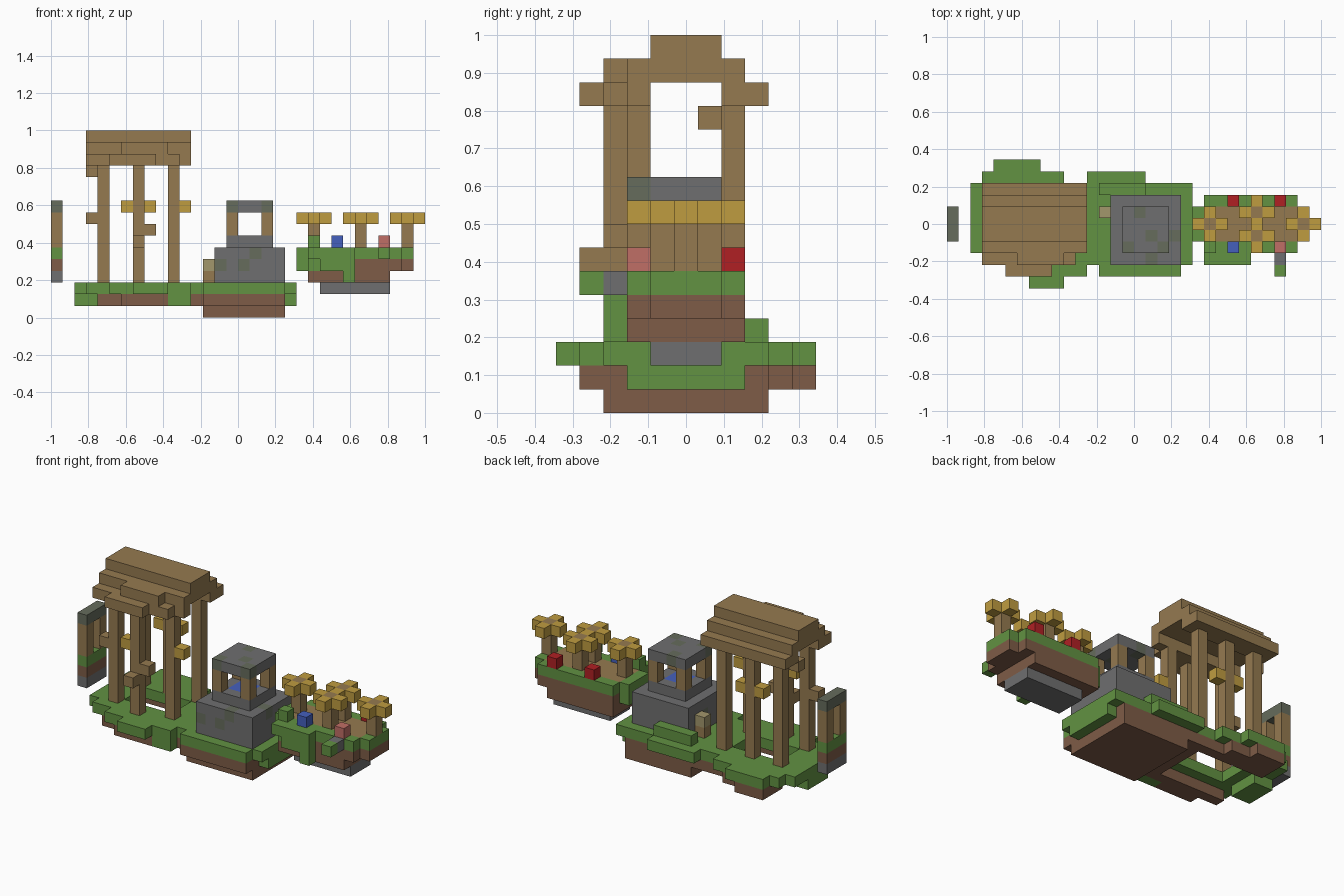
import bpy
import bmesh
from mathutils import Vector

if "Cube" in bpy.data.objects:
    bpy.data.objects.remove(bpy.data.objects["Cube"], do_unlink=True)

CELL = 1 / 16
ORIGIN = Vector((-16, -5.5, 0))
SIDES = [Vector(side) for side in
         ((1, 0, 0), (-1, 0, 0), (0, 1, 0), (0, -1, 0), (0, 0, 1), (0, 0, -1))]


# Colours
def linear(channel):
    return channel / 12.92 if channel < 0.04 else ((channel + 0.055) / 1.055) ** 2.4


def make_material(name, code):
    colour = [linear(value / 255) for value in bytes.fromhex(code)] + [1]
    material = bpy.data.materials.new(name)
    material.use_nodes = True
    material.diffuse_color = colour
    material.node_tree.nodes["Principled BSDF"].inputs["Base Color"].default_value = colour
    return material


palette = {"wood": "957A50", "dirt": "7E5C47", "grass": "629242", "stone": "6F6F70",
           "moss": "666C5C", "yellow": "BF9C40", "red": "B02024", "blue": "4560BE",
           "pink": "C06E66", "tan": "A2976C"}
materials = {name: make_material(name, code) for name, code in palette.items()}
slots = list(palette)

# Blocks are collected by cell, later ones replacing earlier ones
cells = {}


def span(value):
    first, last = value if isinstance(value, tuple) else (value, value)
    return range(first, last + 1)


def fill(part, colour, x, y, z):
    for i in span(x):
        for j in span(y):
            for k in span(z):
                cells[i, j, k] = (part, colour)


def carve(x, y, z):
    for i in span(x):
        for j in span(y):
            for k in span(z):
                cells.pop((i, j, k), None)


# Temple ground: a ragged ring of grass over a smaller ring of dirt
def temple_ground():
    part = "temple_ground"
    grass_rows = {0: (7, 9), 1: (5, 11), 2: (3, 11), 9: (3, 9), 10: (4, 7)}
    dirt_rows = {1: (6, 9), 9: (4, 8), 10: (4, 6)}
    for row in range(11):
        fill(part, "grass", grass_rows.get(row, (2, 11)), row, 2)
        if row:
            fill(part, "dirt", dirt_rows.get(row, (4, 11)), row, 1)
    carve((4, 10), (3, 7), 1)
    carve((5, 9), (4, 6), 2)
    fill(part, "grass", (2, 3), (4, 6), 1)
    fill(part, "grass", (10, 11), 1, 1)


# Temple: two rows of columns under a stepped hollow roof
def temple():
    for column in (4, 7, 10):
        front = 2 if column == 7 else 3
        for row in (front, 7):
            fill("temple_columns", "wood", column, row, (3, 12))
    for knot in ((8, 2, 7), (7, 1, 6), (3, 3, 8)):
        fill("temple_columns", "wood", *knot)
    for lamp in ((6, 2), (8, 7), (6, 7), (11, 3)):
        fill("temple_lamps", "yellow", *lamp, 9)
    roof = "temple_roof"
    fill(roof, "wood", (3, 11), (4, 6), 15)
    fill(roof, "wood", (3, 11), (3, 7), 14)
    for rows in ((2, 3), (7, 8)):
        fill(roof, "wood", (3, 11), rows, 13)
    fill(roof, "wood", (6, 9), 2, 14)
    fill(roof, "wood", (5, 8), 1, 13)
    fill(roof, "wood", 3, 6, 12)
    carve(11, 2, 13)


# Detached slice at the far end, an open frame on layered soil
def far_slice():
    part = "far_slice"
    for level, colour in enumerate(("stone", "dirt", "grass"), 3):
        fill(part, colour, 0, (4, 6), level)
    for row in (4, 6):
        fill(part, "wood", 0, row, (6, 8))
    fill(part, "moss", 0, (4, 6), 9)


# Well island
def well_island():
    part = "well_island"
    fill(part, "dirt", (13, 19), (2, 8), 0)
    fill(part, "dirt", (12, 19), (2, 8), 1)
    fill(part, "dirt", (13, 19), 1, 1)
    fill(part, "grass", (12, 20), (2, 8), 2)
    fill(part, "grass", (13, 19), 1, 2)
    fill(part, "grass", (12, 16), 9, 2)
    fill(part, "grass", 20, (3, 7), 1)
    fill(part, "grass", (13, 16), 8, 3)
    fill("small_post", "wood", 13, 6, 3)
    fill("small_post", "tan", 13, 6, 4)


# Stone well with water, corner posts and a flat roof
def well():
    fill("well_base", "stone", (14, 19), (2, 7), (3, 5))
    fill("well_base", "stone", (15, 18), (3, 6), 6)
    fill("well_water", "blue", (16, 17), (4, 5), 6)
    for column in (15, 18):
        for row in (3, 6):
            fill("well_posts", "wood", column, row, (7, 8))
    fill("well_roof", "stone", (15, 18), (3, 6), 9)
    for column, row, level in ((14, 2, 4), (16, 2, 4), (17, 2, 5), (19, 4, 5), (14, 5, 4)):
        fill("well_base", "moss", column, row, level)
    for column, row in ((15, 3), (17, 4), (18, 3), (16, 6)):
        fill("well_roof", "moss", column, row, 9)


# Floating garden island
def garden_island():
    part = "garden_island"
    fill(part, "stone", (23, 28), (4, 6), 2)
    fill(part, "dirt", (22, 28), (3, 7), 3)
    fill(part, "dirt", (22, 30), (4, 6), 4)
    fill(part, "dirt", (22, 29), (3, 7), 4)
    fill(part, "grass", (22, 29), (3, 7), 5)
    for edge in (21, 30):
        fill(part, "grass", edge, (4, 6), 5)
    fill(part, "wood", (22, 29), (4, 6), 5)
    fill(part, "grass", 21, (4, 6), 4)
    fill(part, "grass", (22, 24), 3, 4)
    fill(part, "grass", (22, 25), 2, 5)
    fill(part, "grass", (23, 24), 2, 4)
    fill(part, "grass", 25, 2, (3, 4))
    fill(part, "stone", 28, 2, 5)
    fill(part, "grass", 28, 1, 5)
    fill("garden_bush", "grass", 22, 3, 6)


# Trees with cross-shaped crowns, and single-block flowers
def garden_plants():
    trees = ((22, 5), (26, 4), (26, 6), (30, 5))
    for column, row in trees:
        fill("tree_crowns", "yellow", (column - 1, column + 1), row, 8)
        fill("tree_crowns", "yellow", column, (row - 1, row + 1), 8)
    for column, row in trees:
        fill("tree_trunks", "wood", column, row, (6, 8))
    for colour, column, row in (("blue", 24, 3), ("pink", 28, 3), ("red", 24, 7), ("red", 28, 7)):
        fill("flowers", colour, column, row, 6)


# Turn the exposed faces of one part's cells into a mesh
def build_part(part):
    bm = bmesh.new()
    corners = {}

    def corner(point):
        key = tuple(round(value) for value in point)
        if key not in corners:
            corners[key] = bm.verts.new((Vector(key) + ORIGIN) * CELL)
        return corners[key]

    used = []
    for cell, (owner, colour) in cells.items():
        if owner != part:
            continue
        if colour not in used:
            used.append(colour)
        middle = Vector(cell) + Vector((0.5, 0.5, 0.5))
        for normal in SIDES:
            if tuple(int(value) for value in Vector(cell) + normal) in cells:
                continue
            across = Vector((normal.y, normal.z, normal.x))
            along = normal.cross(across)
            centre = middle + normal / 2
            ring = [centre + (across * a + along * b) / 2
                    for a, b in ((-1, -1), (1, -1), (1, 1), (-1, 1))]
            face = bm.faces.new([corner(point) for point in ring])
            face.material_index = used.index(colour)
    mesh = bpy.data.meshes.new(part)
    bm.to_mesh(mesh)
    bm.free()
    for colour in used:
        mesh.materials.append(materials[colour])
    bpy.context.collection.objects.link(bpy.data.objects.new(part, mesh))


for section in (temple_ground, temple, far_slice, well_island, well, garden_island, garden_plants):
    section()
for name in dict.fromkeys(owner for owner, colour in cells.values()):
    build_part(name)
